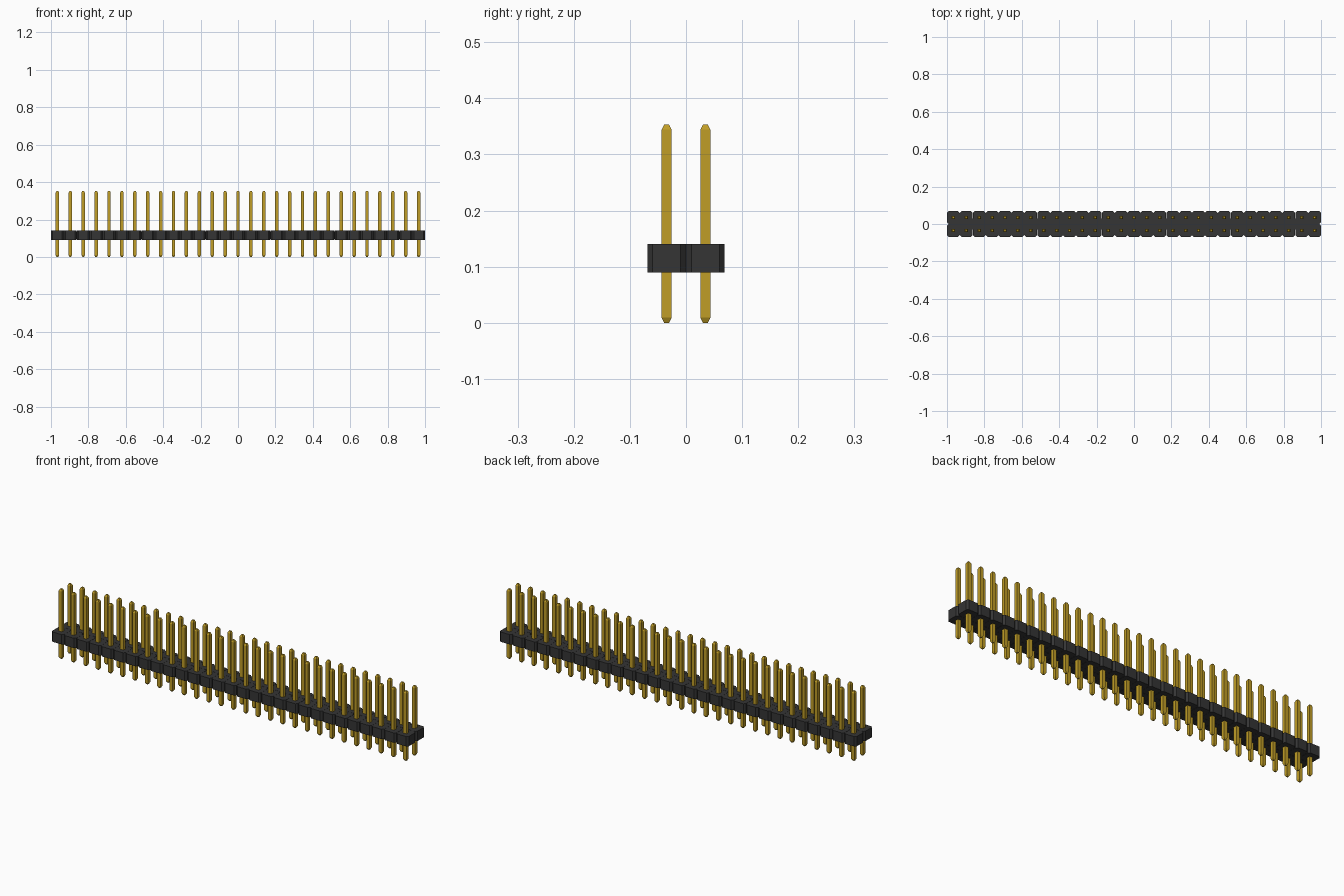
import bpy, bmesh
from mathutils import Matrix

if "Cube" in bpy.data.objects:
    bpy.data.objects.remove(bpy.data.objects["Cube"])

COLUMNS = 29
PITCH = 2 / COLUMNS
ROWS = (-PITCH / 2, PITCH / 2)
BOTTOM, TOP = 0.09, 0.14


def material(name, color):
    m = bpy.data.materials.new(name)
    m.use_nodes = True
    m.diffuse_color = color
    m.node_tree.nodes["Principled BSDF"].inputs["Base Color"].default_value = color
    return m


black = material("black plastic", (0.035, 0.035, 0.035, 1))
gold = material("gold metal", (0.53, 0.34, 0.02, 1))


def finish(bm, name, mat):
    bmesh.ops.recalc_face_normals(bm, faces=bm.faces)
    mesh = bpy.data.meshes.new(name)
    bm.to_mesh(mesh)
    bm.free()
    mesh.materials.append(mat)
    obj = bpy.data.objects.new(name, mesh)
    bpy.context.collection.objects.link(obj)
    return obj


def box(bm, center, size):
    verts = bmesh.ops.create_cube(
        bm, size=1, matrix=Matrix.Translation(center) @ Matrix.Diagonal((*size, 1)))["verts"]
    return verts


def loft(bm, sections):
    """Stack of rectangles (x, y, z, half_x, half_y) joined into a closed solid."""
    rings = [[bm.verts.new((x + a * hx, y + b * hy, z))
              for a, b in ((-1, -1), (1, -1), (1, 1), (-1, 1))]
             for x, y, z, hx, hy in sections]
    for low, high in zip(rings, rings[1:]):
        for i in range(4):
            j = (i + 1) % 4
            bm.faces.new((low[i], low[j], high[j], high[i]))
    bm.faces.new(rings[0][::-1])
    bm.faces.new(rings[-1])


def chamfered_cell(bm, x, y):
    """One housing cell: chamfered corners in plan and softened rims."""
    half = PITCH / 2 - 0.0004
    verts = box(bm, (x, y, (BOTTOM + TOP) / 2), (half * 2, half * 2, TOP - BOTTOM))
    edges = {e for v in verts for e in v.link_edges}
    upright = [e for e in edges if abs(e.verts[0].co.z - e.verts[1].co.z) > 0.01]
    bmesh.ops.bevel(bm, geom=upright, offset=0.009, segments=1, affect='EDGES')


columns = [(i - (COLUMNS - 1) / 2) * PITCH for i in range(COLUMNS)]

# Housing cells
bm = bmesh.new()
for x in columns:
    for y in ROWS:
        chamfered_cell(bm, x, y)
finish(bm, "housing_cells", black)

# Core joining the two rows of cells
bm = bmesh.new()
box(bm, (0, 0, (BOTTOM + TOP) / 2), (1.98, 0.06, TOP - BOTTOM - 0.01))
finish(bm, "housing_core", black)

# Square pins with tapered tips
HALF, TIP = 0.009, 0.0045
bm = bmesh.new()
for x in columns:
    for y in ROWS:
        loft(bm, [(x, y, 0.0, TIP, TIP), (x, y, 0.009, HALF, HALF),
                  (x, y, 0.344, HALF, HALF), (x, y, 0.353, TIP, TIP)])
finish(bm, "pins", gold)
